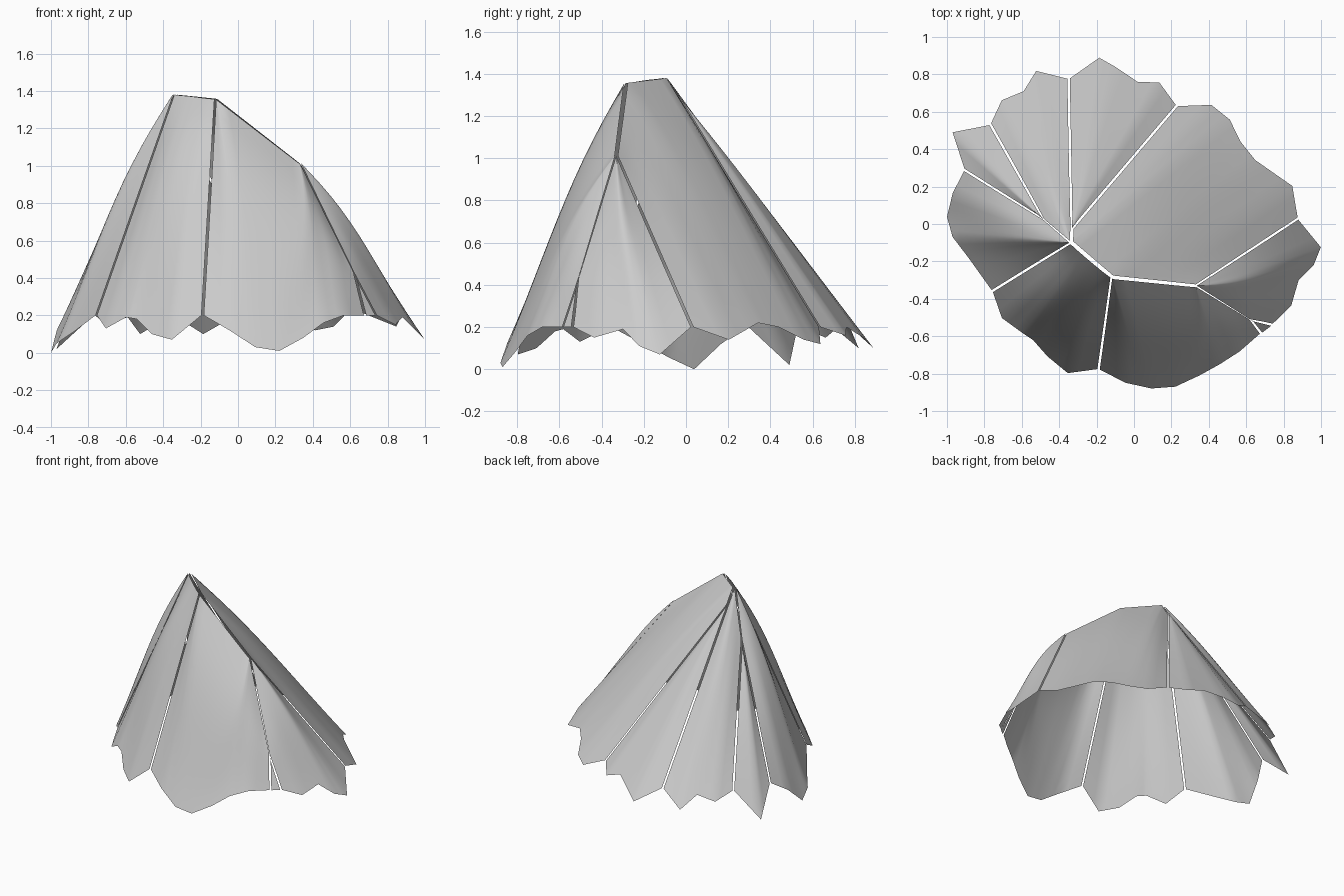
import bpy, math
from mathutils import Vector

if "Cube" in bpy.data.objects:
    bpy.data.objects.remove(bpy.data.objects["Cube"])

# Ridge and seam junction points
A, B, C = Vector((-.34, -.10, 1.395)), Vector((-.12, -.285, 1.37)), Vector((.33, -.33, 1.02))
D, E, F = Vector((-.335, -.03, 1.29)), Vector((-.48, .02, 1.08)), Vector((.62, -.51, .43))
GAP, ROWS, SUB = .007, 14, 3


def sample(pts, u):
    if len(pts) == 1:
        return pts[0].copy()
    t = u * (len(pts) - 1)
    i = min(int(t), len(pts) - 2)
    return pts[i].lerp(pts[i + 1], t - i)


def seam(x, y, z=.2):
    return (x, y, z)


# Lofts a curved cloth-like panel from a ridge polyline down to a ragged hem
def panel(name, top, hem, bulge=.04, vmax=.988):
    hem = [Vector(p) for p in hem]
    n = (len(hem) - 1) * SUB
    out = sample(hem, .5) - Vector((-.1, -.1, 0))
    out = Vector((out.x, out.y, 0)).normalized() + Vector((0, 0, .4))
    verts, faces = [], []
    for r in range(ROWS + 1):
        v = vmax * r / ROWS
        row = []
        for k in range(n + 1):
            u = k / n
            p = sample(hem, u).lerp(sample(top, u), v)
            p += out * bulge * math.sin(math.pi * u) * math.sin(math.pi * v ** 1.5)
            row.append(p)
        span = row[-1] - row[0]
        shift = span.normalized() * min(GAP, span.length * .4)
        for k, p in enumerate(row):
            verts.append(p + shift * (1 - 2 * k / n))
    w = n + 1
    for r in range(ROWS):
        for k in range(n):
            a = r * w + k
            faces.append((a, a + w, a + w + 1, a + 1))
    me = bpy.data.meshes.new(name)
    me.from_pydata(verts, [], faces)
    for poly in me.polygons:
        poly.use_smooth = True
    ob = bpy.data.objects.new(name, me)
    bpy.context.collection.objects.link(ob)
    return ob


# Seam ends on the hem
s1, s2, s3 = seam(-.35, .78), seam(.23, .635), seam(.88, .03)
s4a, s4b, s5 = seam(.74, -.54), seam(.68, -.585), seam(-.19, -.78)
s6, s7, s8 = seam(-.76, -.36), seam(-.91, .29), seam(-.77, .535)

# Back panels
panel("back_panel", [D], [s1, (-.19, .89, .10), (-.10, .84, .15), (.02, .76, .2),
                          (.14, .755, .16), s2], .01)
panel("back_left_panel", [E, A, D], [s8, (-.71, .66, .15), (-.59, .71, .19),
                                     (-.52, .82, .10), s1], .015)
# Large right panel reaching along the whole ridge
panel("back_right_panel", [D, A, B, C], [s2, (.41, .64, .12), (.51, .56, .14), (.57, .44, .2),
                                         (.65, .34, .22), (.85, .20, .14), s3], .03)
# Right panel and small gusset
panel("right_panel", [C, C, C, C, F], [s3, (1.0, -.12, .07), (.96, -.22, .11),
                                       (.88, -.30, .19), (.84, -.44, .15), s4a], .04)
panel("front_right_gusset", [F], [s4a, s4b], 0)
# Front panels
panel("front_panel", [F, C, C, B, B], [s4b, (.57, -.68, .2), (.46, -.75, .16), (.35, -.81, .08),
                                       (.22, -.87, .01), (.09, -.88, .03), (-.05, -.85, .12), s5], .05)
panel("front_left_panel", [B, A], [s5, (-.35, -.80, .07), (-.46, -.71, .10), (-.54, -.62, .18),
                                   (-.60, -.58, .19), (-.71, -.50, .13), s6], .04)
# Left panels
panel("left_panel", [A, A, A, E], [s6, (-.88, -.19, .11), (-.97, -.07, .05), (-1.0, .04, 0),
                                   (-.97, .17, .12), s7], .04)
panel("left_gusset", [E], [s7, (-.97, .49, .02), s8], .01)
